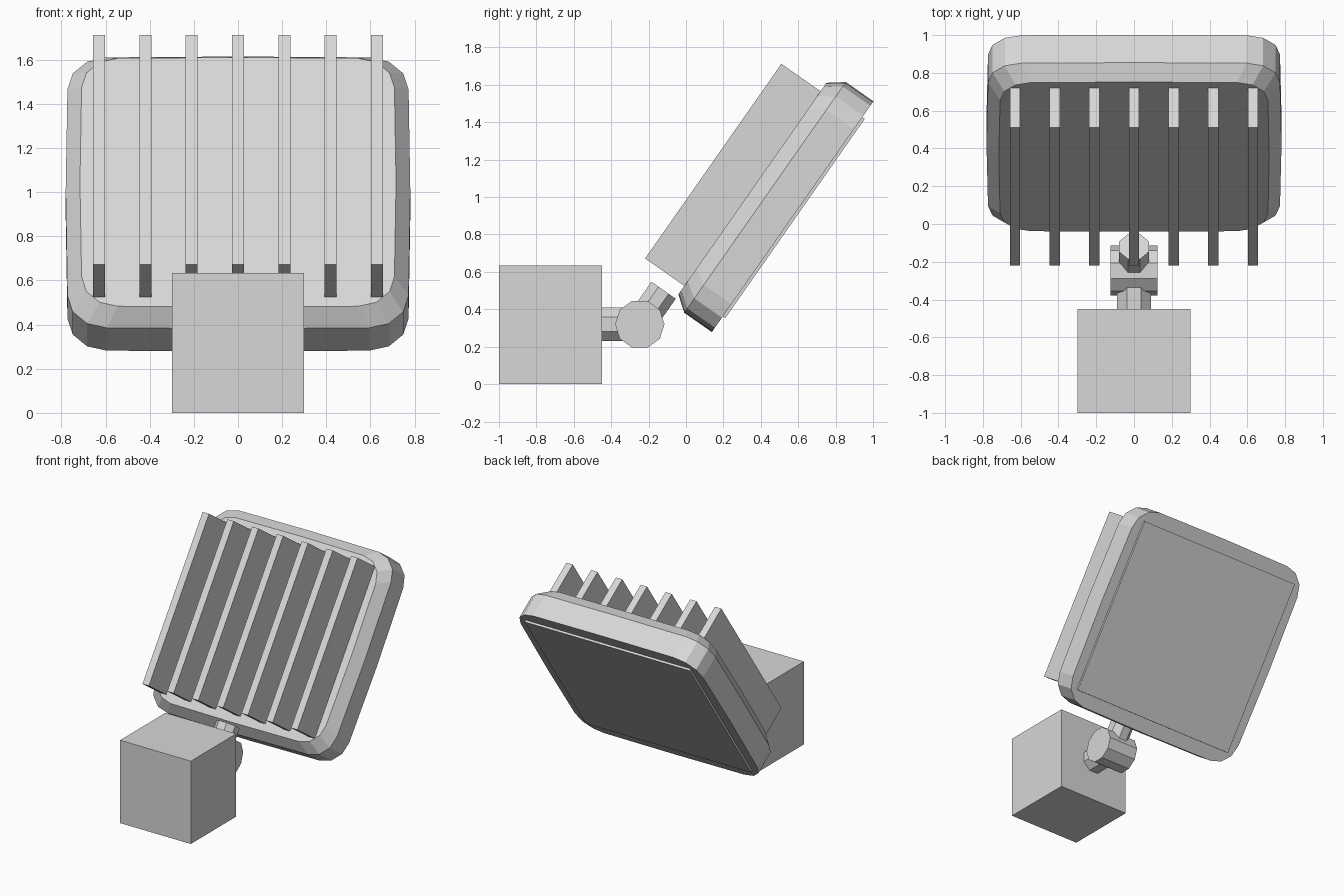
import bpy, bmesh, math
from mathutils import Matrix, Vector

if "Cube" in bpy.data.objects:
    bpy.data.objects.remove(bpy.data.objects["Cube"])

grey = bpy.data.materials.new("light_grey")
grey.diffuse_color = (0.68, 0.68, 0.68, 1)
grey.use_nodes = True
grey.node_tree.nodes["Principled BSDF"].inputs["Base Color"].default_value = grey.diffuse_color

# lamp head frame: local y points out of the lens, local z runs up the head
HEAD = Matrix.Translation((0, 0.57, 0.895)) @ Matrix.Rotation(math.radians(-35), 4, 'X')


def add_object(name, bm, matrix=Matrix()):
    bmesh.ops.transform(bm, matrix=matrix, verts=bm.verts)
    bmesh.ops.recalc_face_normals(bm, faces=bm.faces)
    mesh = bpy.data.meshes.new(name)
    bm.to_mesh(mesh)
    bm.free()
    mesh.materials.append(grey)
    obj = bpy.data.objects.new(name, mesh)
    bpy.context.collection.objects.link(obj)
    return obj


def box(name, lo, hi, matrix=Matrix()):
    bm = bmesh.new()
    bmesh.ops.create_cube(bm, size=1)
    lo, hi = Vector(lo), Vector(hi)
    size = hi - lo
    place = Matrix.Translation((lo + hi) / 2) @ Matrix.Diagonal((*size, 1))
    bmesh.ops.transform(bm, matrix=place, verts=bm.verts)
    return add_object(name, bm, matrix)


def prism(name, start, end, radius, sides, turn=0.0):
    """Cylinder from start to end; turn sets the first corner's angle."""
    start, end = Vector(start), Vector(end)
    axis = (end - start).normalized()
    a = Vector((1, 0, 0)) if abs(axis.x) < 0.5 else Vector((0, 1, 0))
    b = axis.cross(a)
    bm = bmesh.new()
    rings = []
    for p in (start, end):
        rings.append([bm.verts.new(p + radius * (math.cos(t) * a + math.sin(t) * b))
                      for t in (turn + 2 * math.pi * i / sides for i in range(sides))])
    loft(bm, rings)
    return add_object(name, bm)


def loft(bm, rings):
    n = len(rings[0])
    for r0, r1 in zip(rings, rings[1:]):
        for i in range(n):
            j = (i + 1) % n
            bm.faces.new((r0[i], r0[j], r1[j], r1[i]))
    bm.faces.new(rings[0])
    bm.faces.new(rings[-1])


def head_outline():
    """Rounded rectangle whose straight sides bulge slightly at the middle."""
    w, h, r = 0.773, 0.748, 0.178
    mids = [(0, 0.753), (-0.781, 0), (0, -0.753), (0.781, 0)]
    pts = []
    for k, (sx, sz) in enumerate([(1, 1), (-1, 1), (-1, -1), (1, -1)]):
        for s in range(4):
            t = math.radians(90 * k + 30 * s)
            pts.append((sx * (w - r) + r * math.cos(t), sz * (h - r) + r * math.sin(t)))
        pts.append(mids[k])
    return pts


# wall box
box("mount_box", (-0.3, -1, 0), (0.3, -0.45, 0.635))

# swivel joint: two stubs and a knuckle
pivot = Vector((0, -0.247, 0.32))
up = Vector((0, math.sin(math.radians(35)), math.cos(math.radians(35))))
prism("mount_stub", (0, -0.46, 0.32), pivot, 0.098, 8, math.pi / 8)
prism("swivel_knuckle", pivot - Vector((0.125, 0, 0)), pivot + Vector((0.125, 0, 0)), 0.132, 10)
prism("head_stub", pivot, pivot + up * 0.222, 0.086, 8, math.pi / 8)

# lamp head with chamfered back
bm = bmesh.new()
loft(bm, [[bm.verts.new((x * s, y, z * s)) for x, z in head_outline()]
          for y, s in ((0, 1), (-0.18, 1), (-0.262, 0.917))])
add_object("lamp_head", bm, HEAD)

# lens plate
box("lens", (-0.7, -0.02, -0.65), (0.7, 0.016, 0.65), HEAD)

# cooling fins
for i in range(7):
    x = (i - 3) * 0.21
    box(f"cooling_fin_{i + 1}", (x - 0.027, -0.518, -0.635), (x + 0.027, -0.24, 0.635), HEAD)
